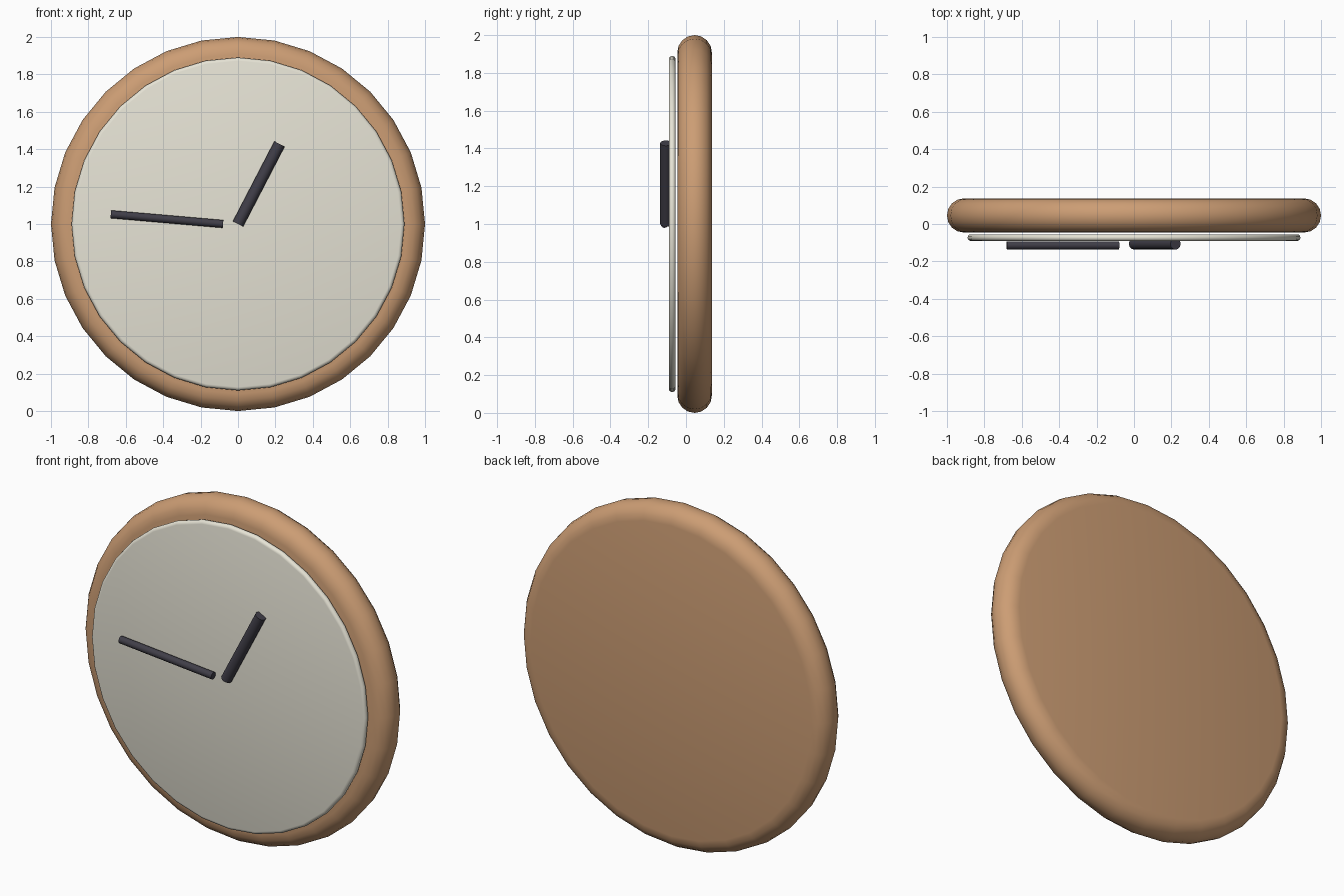
import bpy, bmesh, math
from mathutils import Vector

if "Cube" in bpy.data.objects:
    bpy.data.objects.remove(bpy.data.objects["Cube"])


def material(name, srgb):
    m = bpy.data.materials.new(name)
    lin = [((c / 255 + 0.055) / 1.055) ** 2.4 for c in srgb]
    m.diffuse_color = (*lin, 1)
    m.use_nodes = True
    m.node_tree.nodes["Principled BSDF"].inputs["Base Color"].default_value = m.diffuse_color
    return m


WOOD = material("warm wood", (204, 157, 116))
CREAM = material("cream", (230, 227, 213))
DARK = material("charcoal", (64, 62, 72))


def finish(obj, name, mat):
    obj.name = name
    obj.data.materials.append(mat)
    bpy.ops.object.select_all(action='DESELECT')
    obj.select_set(True)
    bpy.context.view_layer.objects.active = obj
    bpy.ops.object.shade_smooth_by_angle(angle=math.radians(40))


def rounded_disc(name, radius, y0, y1, mat, steps, sides=32):
    """Disc facing -y whose rim is a half-round edge."""
    r, yc = (y1 - y0) / 2, (y0 + y1) / 2
    bm = bmesh.new()
    rings = []
    for i in range(steps + 1):
        a = -math.pi / 2 + math.pi * i / steps
        rad, y = radius - r + r * math.cos(a), yc + r * math.sin(a)
        rings.append([bm.verts.new((rad * math.sin(2 * math.pi * k / sides), y,
                                    1 + rad * math.cos(2 * math.pi * k / sides)))
                      for k in range(sides)])
    for lo, hi in zip(rings, rings[1:]):
        for k in range(sides):
            n = (k + 1) % sides
            bm.faces.new((lo[k], lo[n], hi[n], hi[k]))
    bm.faces.new(rings[0])
    bm.faces.new(rings[-1])
    bmesh.ops.recalc_face_normals(bm, faces=bm.faces)
    mesh = bpy.data.meshes.new(name)
    bm.to_mesh(mesh)
    bm.free()
    obj = bpy.data.objects.new(name, mesh)
    bpy.context.collection.objects.link(obj)
    finish(obj, name, mat)


def hand(name, start, end, y, radius):
    """Round rod between two (x, z) points."""
    a, b = Vector((start[0], y, start[1])), Vector((end[0], y, end[1]))
    bpy.ops.mesh.primitive_cylinder_add(vertices=12, radius=radius,
                                        depth=(b - a).length, location=(a + b) / 2)
    obj = bpy.context.object
    obj.rotation_euler = (0, math.atan2(b.x - a.x, b.z - a.z), 0)
    finish(obj, name, DARK)


# Case and dial
rounded_disc("clock_case", 1.0, -0.046, 0.137, WOOD, 8)
rounded_disc("clock_dial", 0.89, -0.091, -0.055, CREAM, 6)

# Hands
hand("hour_hand", (0.0, 1.0), (0.222, 1.428), -0.106, 0.031)
hand("minute_hand", (-0.68, 1.052), (-0.08, 1.0), -0.114, 0.021)
